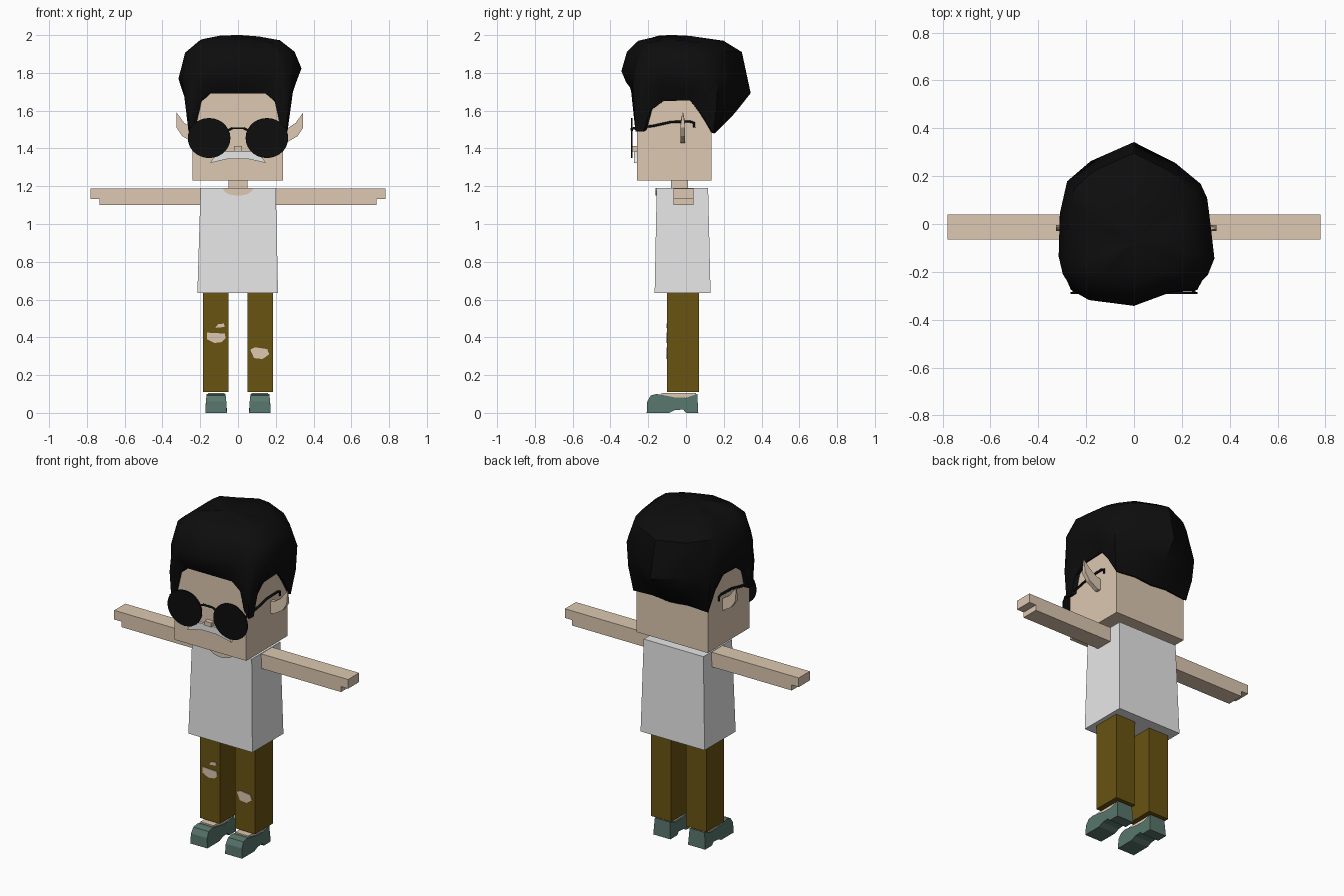
import bpy
import bmesh
from math import atan2, cos, sin, pi, radians
from mathutils import Vector

cube = bpy.data.objects.get("Cube")
if cube:
    bpy.data.objects.remove(cube)


def material(name, rgb):
    m = bpy.data.materials.new(name)
    m.use_nodes = True
    colour = (*rgb, 1)
    m.diffuse_color = colour
    m.node_tree.nodes["Principled BSDF"].inputs["Base Color"].default_value = colour
    return m


skin = material("skin", (.72, .58, .44))
white = material("off_white", (.8, .8, .8))
brown = material("trouser_brown", (.143, .087, .006))
teal = material("shoe_teal", (.097, .18, .146))
black = material("black", (.004, .004, .004))


def finish(name, bm, mat):
    bmesh.ops.recalc_face_normals(bm, faces=bm.faces)
    mesh = bpy.data.meshes.new(name)
    bm.to_mesh(mesh)
    bm.free()
    mesh.materials.append(mat)
    obj = bpy.data.objects.new(name, mesh)
    bpy.context.collection.objects.link(obj)
    return obj


def loft(name, rings, mat, cap=True):
    """Skin a list of closed rings that all have the same point count."""
    bm = bmesh.new()
    loops = [[bm.verts.new(p) for p in ring] for ring in rings]
    n = len(loops[0])
    for low, high in zip(loops, loops[1:]):
        for i in range(n):
            j = (i + 1) % n
            bm.faces.new((low[i], low[j], high[j], high[i]))
    if cap:
        bm.faces.new(loops[0])
        bm.faces.new(loops[-1])
    return finish(name, bm, mat)


def prism_y(name, outline, front, back, mat):
    return loft(name, [[(x, y, z) for x, z in outline] for y in (front, back)], mat)


def rect(x0, x1, y0, y1, z):
    return [(x0, y0, z), (x1, y0, z), (x1, y1, z), (x0, y1, z)]


def box(name, x0, x1, y0, y1, z0, z1, mat):
    return loft(name, [rect(x0, x1, y0, y1, z0), rect(x0, x1, y0, y1, z1)], mat)


def wire(name, points, radius):
    curve = bpy.data.curves.new(name, "CURVE")
    curve.dimensions = "3D"
    curve.bevel_depth = radius
    curve.bevel_resolution = 1
    curve.use_fill_caps = True
    spline = curve.splines.new("POLY")
    spline.points.add(len(points) - 1)
    for p, co in zip(spline.points, points):
        p.co = (*co, 1)
    curve.materials.append(black)
    obj = bpy.data.objects.new(name, curve)
    bpy.context.collection.objects.link(obj)


# Head, neck and torso
box("head", -.24, .237, -.26, .135, 1.23, 1.8, skin)
box("neck", -.05, .05, -.08, .01, 1.15, 1.25, skin)
loft("shirt", [rect(-.215, .212, -.166, .13, .635),
               rect(-.198, .2, -.155, .117, 1.19)], white)
collar = [(.08 * cos(a), 1.19 + .04 * sin(a)) for a in (pi + pi * i / 8 for i in range(9))]
prism_y("neckline", collar, -.162, -.154, skin)

# Limbs, shoes and ears, one pass per side
shoe_side = [(-.208, 0), (-.205, .06), (-.187, .092), (-.155, .1), (-.12, .094), (-.06, .082),
             (0, .08), (.06, .1), (.065, 0), (.0, 0), (-.015, .018), (-.06, .014), (-.09, 0)]
for side, label in ((1, "left"), (-1, "right")):
    arm = [(.15, 1.1), (.733, 1.1), (.733, 1.133), (.78, 1.133), (.78, 1.188), (.15, 1.188)]
    prism_y(label + "_arm", [(side * x, z) for x, z in arm], -.065, .04, skin)

    xs = sorted((side * .05, side * .185))
    box(label + "_trouser_leg", *xs, -.1, .07, .11, .66, brown)
    xs = sorted((side * .072, side * .16))
    box(label + "_foot", *xs, -.13, .052, .05, .104, skin)

    # The shoe narrows toward the top of its walls
    rings = []
    for edge in (-1, 1):
        rings.append([(side * .116 + edge * (.057 - .1 * max(0, z - .03)), y, z)
                      for y, z in shoe_side])
    loft(label + "_shoe", rings, teal)

    # Pointed ear, thick at the base and thin at the tip
    shift = .02 if side > 0 else 0
    ear = [(.21, 1.43), (.235, 1.43), (.295, 1.465), (.325, 1.51), (.325, 1.59),
           (.285, 1.535), (.24, 1.505), (.21, 1.5)]
    rings = []
    for edge in (-1, 1):
        rings.append([(side * (x + shift), -.017 + edge * (.013 if z < 1.55 else .002), z)
                      for x, z in ear])
    loft(label + "_ear", rings, skin)

    # Round dark lens and the hooked temple arm
    ring = [(side * .153 + .113 * cos(a), 1.455 + .106 * sin(a))
            for a in (2 * pi * i / 28 for i in range(28))]
    prism_y(label + "_lens", ring, -.292, -.284, black)
    x = side * .25
    wire(label + "_temple", [(x, -.288, 1.505), (x, -.17, 1.52), (x, -.08, 1.54), (x, .02, 1.543),
                             (x, .043, 1.535), (x, .043, 1.512)], .007)

wire("bridge", [(-.055, -.287, 1.495), (-.03, -.287, 1.507), (.03, -.287, 1.507),
                (.055, -.287, 1.495)], .006)

# Torn patches on the trousers
prism_y("right_knee_tear", [(-.165, .425), (-.07, .42), (-.065, .395), (-.085, .375),
                            (-.125, .37), (-.165, .39)], -.104, -.099, skin)
prism_y("right_small_tear", [(-.12, .45), (-.07, .455), (-.075, .473), (-.105, .47)],
        -.104, -.099, skin)
prism_y("left_knee_tear", [(.065, .335), (.09, .347), (.155, .338), (.165, .31), (.13, .285),
                           (.085, .29)], -.104, -.099, skin)

# Nose and moustache
box("nose", -.022, .022, -.288, -.255, 1.385, 1.412, skin)
half = [(.04, 1.385), (.09, 1.383), (.13, 1.35), (.147, 1.323), (.1, 1.334), (.05, 1.345)]
prism_y("moustache", half + [(-x, z) for x, z in reversed(half)], -.275, -.255, white)

# Hair: a hairline around the head, lofted out to a bulging crown
hairline = [(0, -.272, 1.69), (.15, -.272, 1.69), (.205, -.272, 1.645), (.233, -.272, 1.53),
            (.258, -.268, 1.49), (.262, -.225, 1.49), (.258, -.19, 1.6), (.25, -.12, 1.65),
            (.25, .02, 1.655), (.25, .075, 1.59), (.25, .145, 1.48), (.12, .153, 1.49),
            (0, .153, 1.48)]
hairline += [(-x, y, z) for x, y, z in reversed(hairline[1:-1])]
bulge = [(0, -.342, 1.81), (.14, -.285, 1.82), (.25, -.272, 1.82), (.34, -.18, 1.83),
         (.32, 0, 1.8), (.3, .15, 1.78), (.1, .315, 1.72), (-.01, .345, 1.69), (-.27, .22, 1.72),
         (-.32, 0, 1.76), (-.335, -.05, 1.76), (-.295, -.22, 1.78), (-.21, -.315, 1.8)]


def turn(p):
    # Angle around the head, starting at the middle of the face
    return (atan2(p[1] + .06, p[0]) + pi / 2 + 1e-6) % (2 * pi)


stops = sorted((turn(p), Vector(p)) for p in bulge)
stops = [(stops[-1][0] - 2 * pi, stops[-1][1])] + stops + [(stops[0][0] + 2 * pi, stops[0][1])]


def widest(a):
    for (a0, p0), (a1, p1) in zip(stops, stops[1:]):
        if a0 <= a <= a1:
            return p0.lerp(p1, (a - a0) / (a1 - a0))


base = [Vector(p) for p in hairline]
wide = [widest(turn(p)) for p in base]
middle = [b.lerp(w, .5) + Vector((.03 * w.x, .03 * w.y, 0)) for b, w in zip(base, wide)]
inner = [Vector((b.x * .88, (b.y + .06) * .88 - .06, b.z + .01)) for b in base]
rings = [inner, base, middle, wide]
for scale, height in ((.89, 1.91), (.66, 1.97), (.33, 1.99), (.05, 1.995)):
    rings.append([Vector((w.x * scale, (w.y + .08) * scale - .08, height + .008 * sin(5 * turn(w))))
                  for w in wide])
rings[-1] = [Vector((p.x, p.y, 2)) for p in rings[-1]]
hair = loft("hair", rings, black)

bpy.ops.object.select_all(action="DESELECT")
hair.select_set(True)
bpy.context.view_layer.objects.active = hair
bpy.ops.object.shade_smooth_by_angle(angle=radians(40))
